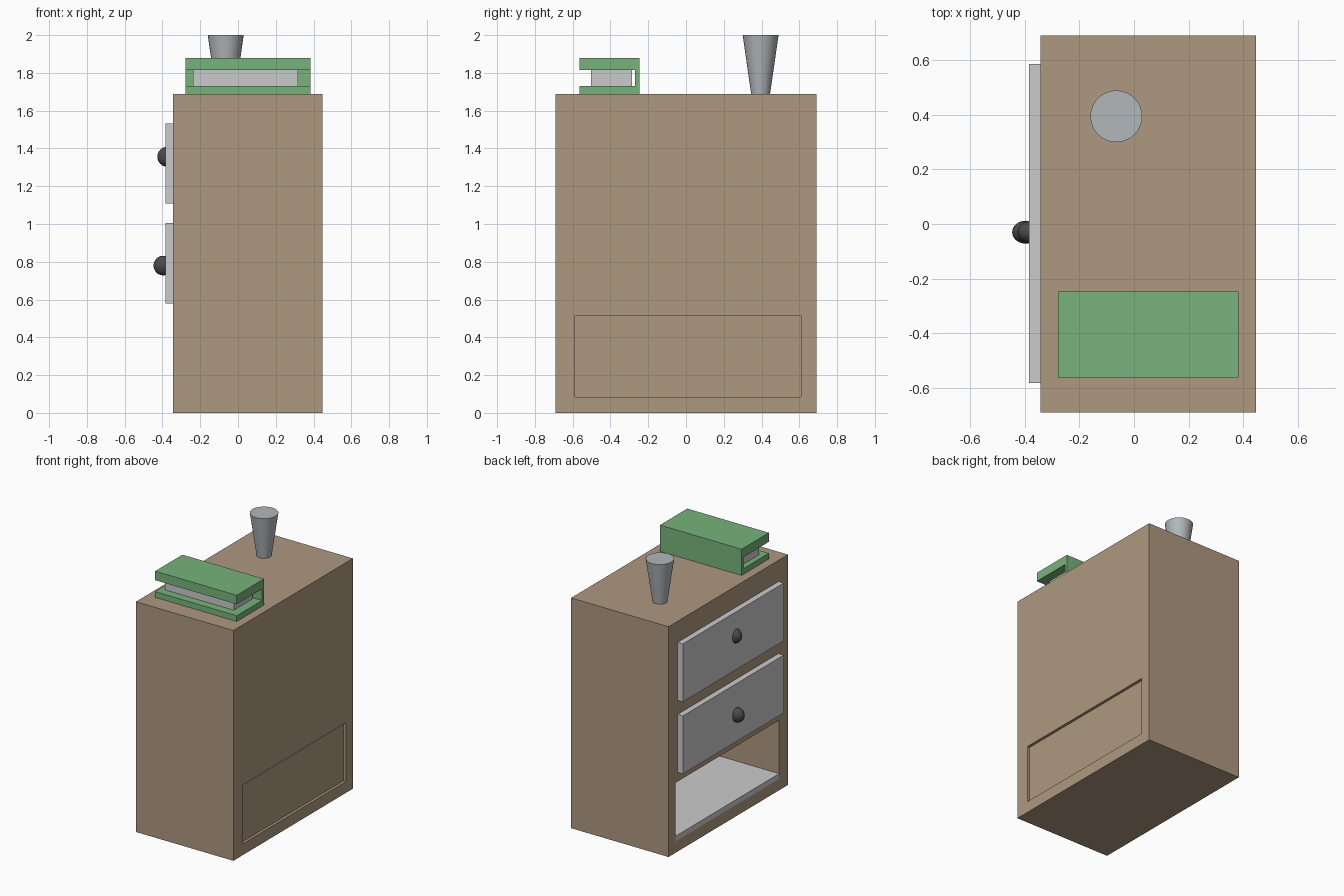
import bpy, bmesh

if "Cube" in bpy.data.objects:
    bpy.data.objects.remove(bpy.data.objects["Cube"])

def material(name, rgb):
    m = bpy.data.materials.new(name)
    m.diffuse_color = (*rgb, 1)
    m.use_nodes = True
    m.node_tree.nodes["Principled BSDF"].inputs["Base Color"].default_value = m.diffuse_color
    return m

WOOD = material("wood", (0.42, 0.314, 0.215))
GREEN = material("green_cover", (0.184, 0.45, 0.198))
DARK = material("dark_knob", (0.07, 0.07, 0.075))
STEEL = material("blue_grey_cup", (0.44, 0.475, 0.496))

def add_mesh(name, bm, mat=None):
    bmesh.ops.recalc_face_normals(bm, faces=bm.faces)
    me = bpy.data.meshes.new(name)
    bm.to_mesh(me)
    bm.free()
    ob = bpy.data.objects.new(name, me)
    bpy.context.collection.objects.link(ob)
    if mat:
        me.materials.append(mat)
    return ob

def box(name, x, y, z, mat=None):
    bm = bmesh.new()
    bmesh.ops.create_cube(bm, size=1)
    for v in bm.verts:
        v.co = [r[0] if c < 0 else r[1] for c, r in zip(v.co, (x, y, z))]
    return add_mesh(name, bm, mat)

def smooth(ob):
    bpy.ops.object.select_all(action='DESELECT')
    ob.select_set(True)
    bpy.context.view_layer.objects.active = ob
    bpy.ops.object.shade_smooth_by_angle()

# Cabinet body: a block with a rectangular opening running through it in x
X0, X1 = -0.343, 0.447
SIDE_Y, SIDE_Z = (-0.692, 0.692), (0, 1.688)
OPEN_Y, OPEN_Z = (-0.588, 0.61), (0.083, 0.513)

def ring(bm, x, y, z):
    return [bm.verts.new((x, a, b)) for a, b in
            ((y[0], z[0]), (y[1], z[0]), (y[1], z[1]), (y[0], z[1]))]

bm = bmesh.new()
loops = [ring(bm, X0, SIDE_Y, SIDE_Z), ring(bm, X1, SIDE_Y, SIDE_Z),
         ring(bm, X1, OPEN_Y, OPEN_Z), ring(bm, X0, OPEN_Y, OPEN_Z)]
for k in range(4):
    a, b = loops[k], loops[(k + 1) % 4]
    for i in range(4):
        j = (i + 1) % 4
        bm.faces.new((a[i], a[j], b[j], b[i]))
add_mesh("cabinet_body", bm, WOOD)

# Panel closing the niche (slightly recessed) and the shelf board
box("niche_back_panel", (0.395, 0.427), OPEN_Y, OPEN_Z, WOOD)
box("niche_shelf", (X0, 0.395), OPEN_Y, (OPEN_Z[0], 0.122))

# Drawer fronts with egg-shaped knobs
for label, z0, knob_x, knob_z in (("lower", 0.58, -0.397, 0.78), ("upper", 1.108, -0.377, 1.356)):
    box(label + "_drawer_front", (-0.385, X0), (-0.583, 0.587), (z0, z0 + 0.425))
    bm = bmesh.new()
    bmesh.ops.create_uvsphere(bm, u_segments=32, v_segments=16, radius=1)
    bmesh.ops.scale(bm, vec=(0.05, 0.042, 0.052), verts=bm.verts)
    bmesh.ops.translate(bm, vec=(knob_x, -0.03, knob_z), verts=bm.verts)
    smooth(add_mesh(label + "_drawer_knob", bm, DARK))

# Book: C-shaped cover profile in y-z, extruded along x
profile = [(-0.563, 1.688), (-0.247, 1.688), (-0.247, 1.88), (-0.563, 1.88),
           (-0.563, 1.814), (-0.269, 1.814), (-0.269, 1.73), (-0.563, 1.73)]
bm = bmesh.new()
ends = [[bm.verts.new((x, y, z)) for y, z in profile] for x in (-0.278, 0.384)]
for end in ends:
    bm.faces.new(end)
for i in range(len(profile)):
    j = (i + 1) % len(profile)
    bm.faces.new((ends[0][i], ends[0][j], ends[1][j], ends[1][i]))
add_mesh("book_cover", bm, GREEN)
box("book_pages", (-0.238, 0.318), (-0.503, -0.287), (1.73, 1.814))

# Tapered cup
bm = bmesh.new()
bmesh.ops.create_cone(bm, cap_ends=True, segments=32, radius1=0.05, radius2=0.095, depth=0.312)
bmesh.ops.translate(bm, vec=(-0.065, 0.395, 1.844), verts=bm.verts)
smooth(add_mesh("cup", bm, STEEL))
